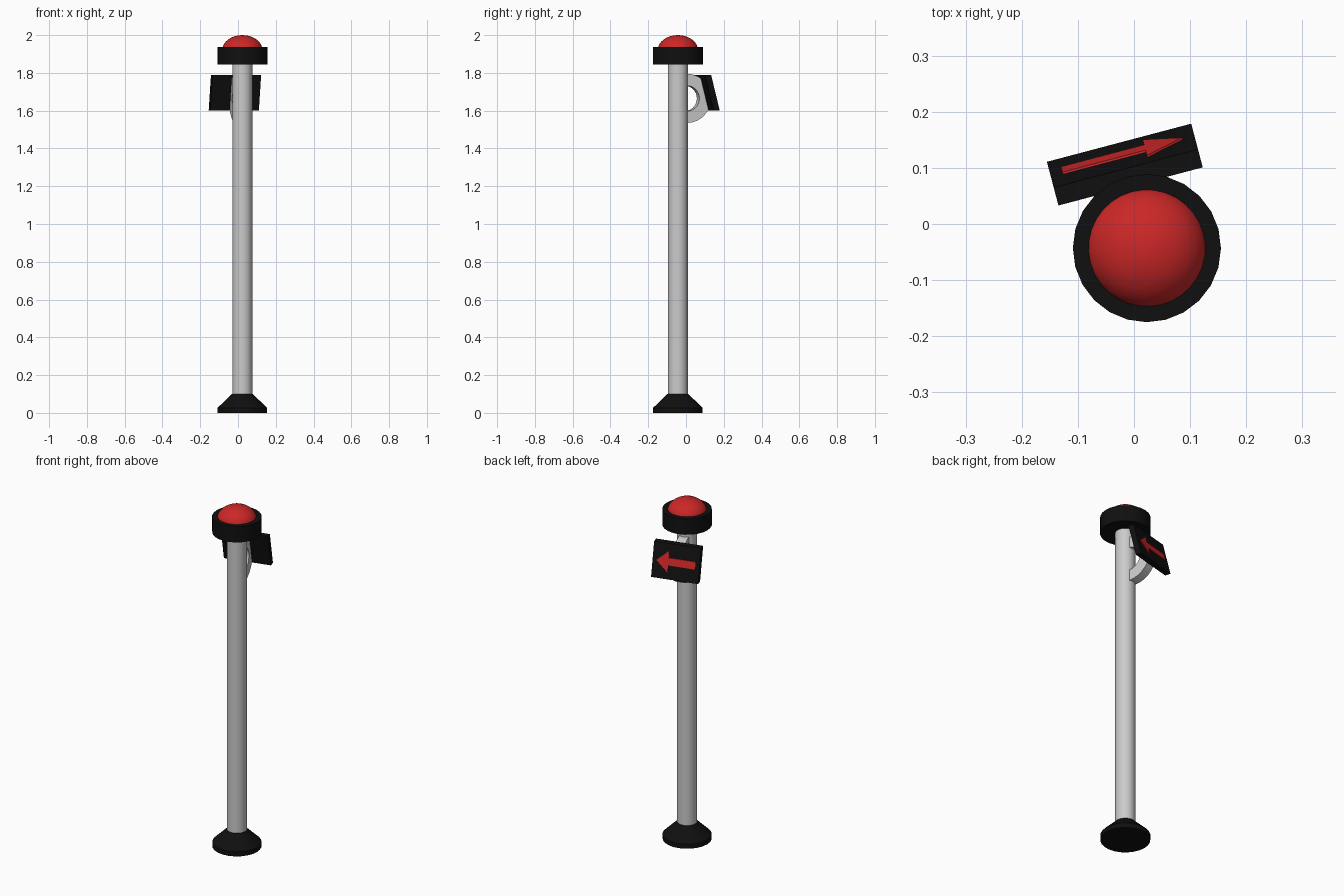
import bpy, bmesh, math
from mathutils import Matrix, Vector

if "Cube" in bpy.data.objects:
    bpy.data.objects.remove(bpy.data.objects["Cube"])

AXIS = Vector((0.023, -0.043, 0))
YAW = math.radians(14.8)
SHEAR = -0.25  # outward lean of the sign per unit of height
PLACE = Matrix.Translation(AXIS) @ Matrix.Rotation(YAW, 4, 'Z')


def material(name, rgb):
    m = bpy.data.materials.new(name)
    m.diffuse_color = (*rgb, 1)
    m.use_nodes = True
    m.node_tree.nodes["Principled BSDF"].inputs["Base Color"].default_value = m.diffuse_color
    return m


black = material("black", (0.005, 0.005, 0.005))
red = material("red", (0.6, 0.02, 0.02))


def finish(name, bm, mat=None, smooth=None):
    bmesh.ops.recalc_face_normals(bm, faces=bm.faces)
    me = bpy.data.meshes.new(name)
    bm.to_mesh(me)
    bm.free()
    ob = bpy.data.objects.new(name, me)
    bpy.context.collection.objects.link(ob)
    ob.matrix_world = PLACE
    if mat:
        me.materials.append(mat)
    if smooth:
        bpy.ops.object.select_all(action='DESELECT')
        ob.select_set(True)
        bpy.context.view_layer.objects.active = ob
        bpy.ops.object.shade_smooth_by_angle(angle=math.radians(smooth))
    return ob


def lathe(name, profile, sides, mat=None, smooth=None):
    """Spin an (r, z) profile that starts and ends on the axis."""
    bm = bmesh.new()
    vs = [bm.verts.new((r, 0, z)) for r, z in profile]
    es = [bm.edges.new(p) for p in zip(vs, vs[1:])]
    bmesh.ops.spin(bm, geom=vs + es, axis=(0, 0, 1), cent=(0, 0, 0),
                   angle=math.tau, steps=sides)
    bmesh.ops.remove_doubles(bm, verts=bm.verts, dist=1e-5)
    return finish(name, bm, mat, smooth)


def prism(name, outline, depth, to_3d, mat=None, smooth=None):
    """Extrude a flat outline between two depths, mapped by to_3d(a, b, d)."""
    bm = bmesh.new()
    rings = [[bm.verts.new(to_3d(a, b, d)) for a, b in outline] for d in depth]
    bm.faces.new(rings[0])
    bm.faces.new(rings[1])
    n = len(outline)
    for i in range(n):
        j = (i + 1) % n
        bm.faces.new((rings[0][i], rings[0][j], rings[1][j], rings[1][i]))
    return finish(name, bm, mat, smooth)


# Foot, pole, lamp housing and dome
lathe("base", [(0, 0), (0.131, 0), (0.131, 0.027), (0.055, 0.1), (0, 0.1)],
      24, black, 30)
lathe("pole", [(0, 0.09), (0.053, 0.09), (0.053, 1.86), (0, 1.86)], 32, None, 30)
lathe("lamp_housing", [(0, 1.845), (0.132, 1.845), (0.132, 1.938), (0, 1.938)],
      24, black, 30)
dome = [(0.107 * math.cos(a), 1.92 + 0.08 * math.sin(a))
        for a in (i * math.pi / 16 for i in range(8))]
lathe("lamp_dome", [(0, 1.92)] + dome + [(0, 2.0)], 32, red, 40)

# Half-ring bracket behind the sign
N = 14
arc = [math.pi * (i / N - 0.5) for i in range(N + 1)]
ring = [(0.13 * math.cos(a), 0.13 * math.sin(a)) for a in arc]
ring += [(0.067 * math.cos(a), 0.067 * math.sin(a)) for a in reversed(arc)]
# short tails carry the half ring into the pole
ring = [(-0.03, -0.13)] + ring[:N + 1] + [(-0.03, 0.13), (-0.03, 0.067)] \
    + ring[N + 1:] + [(-0.03, -0.067)]
prism("bracket", ring, (-0.027, 0.027),
      lambda a, b, d: (d, 0.044 + a, 1.665 + b), None, 20)


# Leaning sign plate and arrow
def on_sign(a, b, d):
    return (a, 0.1705 + SHEAR * b + d, 1.695 + b)


prism("sign_plate", [(-0.133, -0.095), (0.133, -0.095), (0.133, 0.095), (-0.133, 0.095)],
      (-0.033, 0), on_sign, black)
half = [(-0.111, 0.02), (0.042, 0.02), (0.042, 0.058)]
arrow = half + [(0.111, 0)] + [(a, -b) for a, b in reversed(half)]
prism("arrow", arrow, (-0.005, 0.004), on_sign, red)
